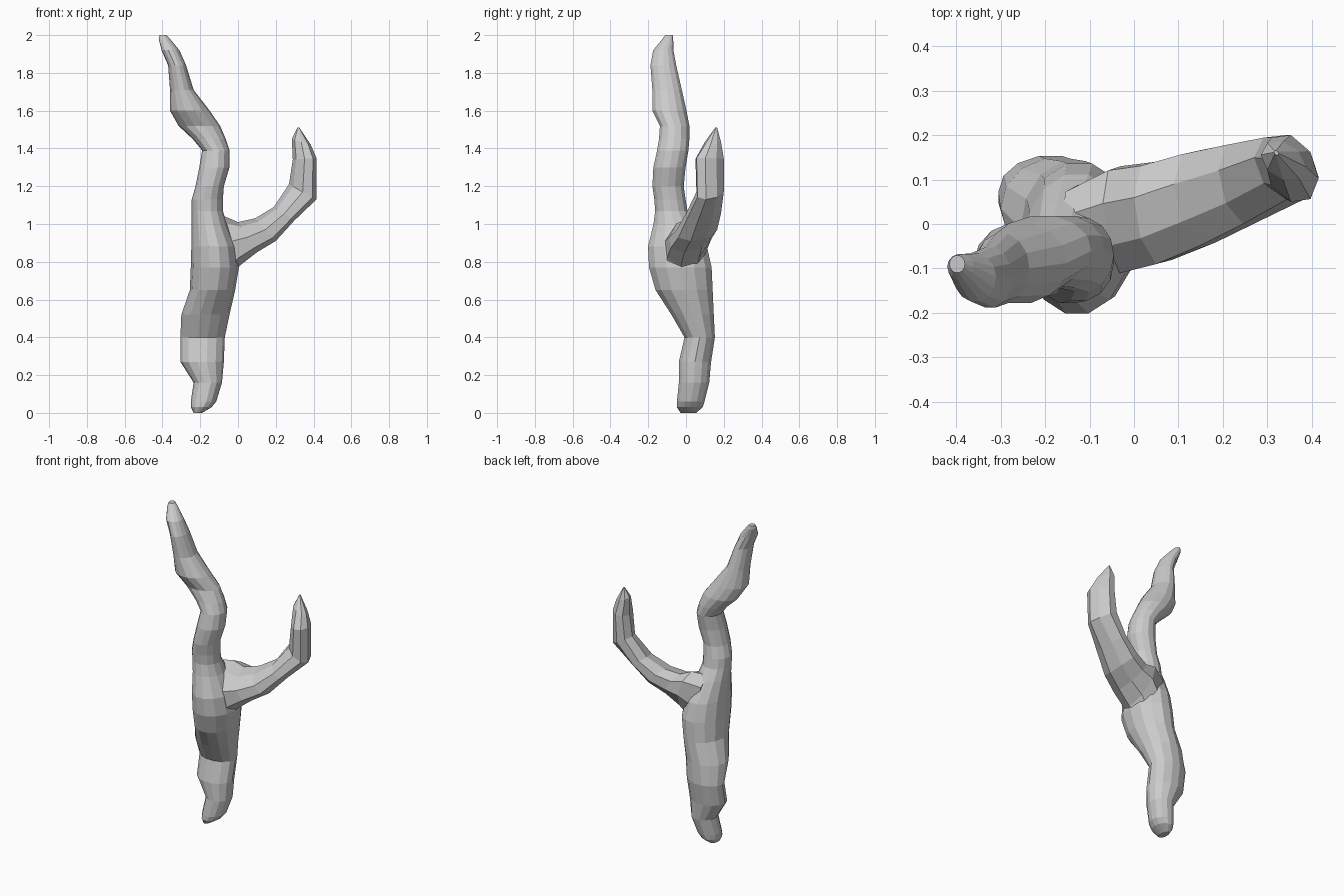
import bpy, bmesh
from math import cos, sin, tau
from mathutils import Vector

if "Cube" in bpy.data.objects:
    bpy.data.objects.remove(bpy.data.objects["Cube"])


def loft(name, rings):
    """Skin a list of equal-length point rings and cap both ends."""
    bm = bmesh.new()
    loops = [[bm.verts.new(p) for p in ring] for ring in rings]
    n = len(loops[0])
    for a, b in zip(loops, loops[1:]):
        for i in range(n):
            j = (i + 1) % n
            bm.faces.new((a[i], a[j], b[j], b[i]))
    bm.faces.new(loops[0][::-1])
    bm.faces.new(loops[-1])
    bmesh.ops.recalc_face_normals(bm, faces=bm.faces)
    mesh = bpy.data.meshes.new(name)
    bm.to_mesh(mesh)
    bm.free()
    obj = bpy.data.objects.new(name, mesh)
    bpy.context.collection.objects.link(obj)
    return obj


def ring(center, u, v, sides):
    return [center + u * cos(tau * i / sides) + v * sin(tau * i / sides)
            for i in range(sides)]


# Trunk: z, left, right, front, back
trunk_sections = [
    (0.00, -.235, -.19, -.03, .055), (0.03, -.25, -.14, -.05, .09),
    (0.06, -.25, -.115, -.05, .10), (0.16, -.235, -.085, -.04, .125),
    (0.27, -.305, -.075, -.04, .135), (0.40, -.305, -.07, -.01, .155),
    (0.52, -.30, -.045, -.08, .15), (0.65, -.255, -.015, -.165, .145),
    (0.77, -.25, .005, -.20, .14), (0.88, -.247, -.01, -.205, .115),
    (1.00, -.245, -.06, -.175, .05), (1.07, -.245, -.08, -.165, .01),
    (1.13, -.245, -.08, -.17, .0), (1.20, -.225, -.075, -.18, -.01),
    (1.30, -.205, -.045, -.175, .0), (1.39, -.19, -.045, -.155, .015),
    (1.45, -.24, -.065, -.145, .02), (1.52, -.315, -.095, -.14, .02),
    (1.60, -.36, -.15, -.18, .005), (1.71, -.36, -.235, -.18, -.02),
    (1.84, -.37, -.275, -.19, -.05), (1.92, -.405, -.31, -.175, -.065),
    (1.98, -.42, -.36, -.125, -.067), (2.00, -.415, -.38, -.11, -.07),
]
trunk = loft("trunk", [
    ring(Vector(((l + r) / 2, (f + b) / 2, z)),
         Vector(((r - l) / 2, 0, 0)), Vector((0, (b - f) / 2, 0)), 14)
    for z, l, r, f, b in trunk_sections])

# Side branch: lower x, z, upper x, z, front, back
branch_sections = [
    (-.12, .62, -.16, 1.03, -.10, .08), (.01, .78, -.07, 1.04, -.11, .13),
    (.10, .85, .0, 1.01, -.09, .14), (.20, .91, .09, 1.03, -.05, .165),
    (.30, 1.02, .19, 1.09, .0, .185), (.415, 1.13, .27, 1.21, .055, .20),
    (.415, 1.35, .29, 1.34, .05, .20), (.385, 1.42, .285, 1.45, .10, .185),
    (.325, 1.51, .315, 1.51, .155, .165),
]
rings = []
for lx, lz, ux, uz, f, b in branch_sections:
    half = (b - f) / 2
    center = Vector(((lx + ux) / 2, (f + b) / 2, (lz + uz) / 2))
    across = Vector(((lx - ux) / 2, -half * .3, (lz - uz) / 2))
    rings.append(ring(center, across, Vector((0, half, 0)), 8))
branch = loft("side_branch", rings)

# Merge the branch into the trunk
mod = trunk.modifiers.new("join_branch", 'BOOLEAN')
mod.operation = 'UNION'
mod.solver = 'EXACT'
mod.object = branch
bpy.context.view_layer.objects.active = trunk
bpy.ops.object.modifier_apply(modifier=mod.name)
bpy.data.objects.remove(branch)
